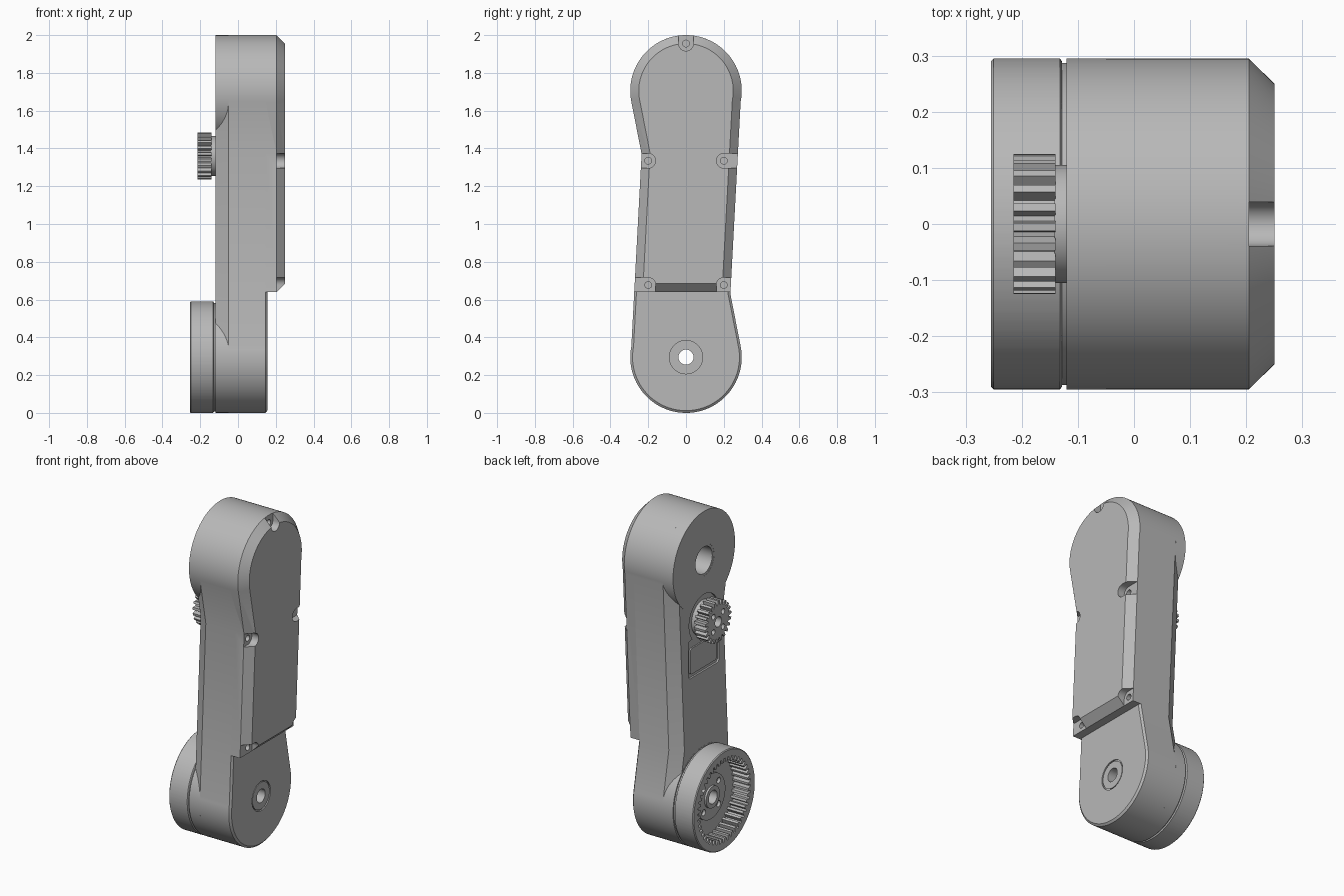
import bpy, bmesh
from math import sin, cos, pi, radians, acos, atan2, hypot

cube = bpy.data.objects.get("Cube")
if cube:
    bpy.data.objects.remove(cube, do_unlink=True)

# One grey finish for every part
grey = bpy.data.materials.new("machined grey")
grey.use_nodes = True
grey.diffuse_color = (0.48, 0.48, 0.48, 1)
grey.node_tree.nodes["Principled BSDF"].inputs["Base Color"].default_value = grey.diffuse_color

R, TOP, LOW, WAIST = 0.295, 1.705, 0.295, 0.235
GEAR_Z = 1.36
parts = []


def finish(name, bm):
    bmesh.ops.recalc_face_normals(bm, faces=bm.faces)
    mesh = bpy.data.meshes.new(name)
    bm.to_mesh(mesh)
    bm.free()
    mesh.materials.append(grey)
    ob = bpy.data.objects.new(name, mesh)
    bpy.context.collection.objects.link(ob)
    parts.append(ob)
    return ob


def loft_mesh(sections, closed=False):
    """Skin (x, [(y, z), ...]) sections; closed makes a ring-shaped solid."""
    bm = bmesh.new()
    loops = [[bm.verts.new((x, y, z)) for y, z in pts] for x, pts in sections]
    pairs = list(zip(loops, loops[1:]))
    if closed:
        pairs.append((loops[-1], loops[0]))
    else:
        bm.faces.new(loops[0])
        bm.faces.new(loops[-1])
    for a, b in pairs:
        n = len(a)
        for i in range(n):
            j = (i + 1) % n
            bm.faces.new((a[i], a[j], b[j], b[i]))
    return bm


def circle(r, z, y=0, n=96):
    return [(y + r * cos(2 * pi * i / n), z + r * sin(2 * pi * i / n)) for i in range(n)]


def cylinder(name, x0, x1, r, z, y=0, n=96):
    return finish(name, loft_mesh([(x0, circle(r, z, y, n)), (x1, circle(r, z, y, n))]))


def rounded_block(name, x0, x1, r, centres):
    """Convex hull of circles: slots and rounded rectangles."""
    bm = bmesh.new()
    for y, z in centres:
        for p in circle(r, z, y, 32):
            for x in (x0, x1):
                bm.verts.new((x, *p))
    res = bmesh.ops.convex_hull(bm, input=bm.verts)
    loose = {v for v in res["geom_interior"] if isinstance(v, bmesh.types.BMVert)}
    bmesh.ops.delete(bm, geom=list(loose), context="VERTS")
    bmesh.ops.dissolve_limit(bm, angle_limit=0.01, verts=bm.verts, edges=bm.edges)
    return finish(name, bm)


def rectangle(half, z0, z1):
    return [(y, z) for y in (-half, half) for z in (z0, z1)]


def cut(targets, cutter):
    cutter.hide_render = True
    for ob in targets:
        mod = ob.modifiers.new("cut", "BOOLEAN")
        mod.operation = "DIFFERENCE"
        mod.solver = "EXACT"
        mod.object = cutter
        bpy.context.view_layer.objects.active = ob
        bpy.ops.object.modifier_apply(modifier=mod.name)
    parts.remove(cutter)
    bpy.data.objects.remove(cutter, do_unlink=True)


def outline(inset=0):
    """Two round ends joined by tangents to a straight, narrower waist."""
    r, w, zw = R - inset, WAIST - inset, 1.37 + 0.1 * inset
    dz = zw - TOP
    a = atan2(dz, w) + acos(r / hypot(w, dz))
    n = 64
    half = []
    for i in range(n + 1):
        t = a + (pi - 2 * a) * i / n
        half.append((r * cos(t), TOP + r * sin(t)))
    half.append((-w, zw))
    return half + [(-y, 2 - z) for y, z in half]


def toothed(teeth, root, tip, z):
    pts = []
    for i in range(teeth):
        for frac, r in ((0, root), (0.3, root), (0.45, tip), (0.85, tip)):
            t = 2 * pi * (i + frac) / teeth
            pts.append((r * cos(t), z + r * sin(t)))
    return pts


def matching_circle(pts, r, z):
    return [(r * cos(atan2(q - z, p)), z + r * sin(atan2(q - z, p))) for p, q in pts]


# Arm housing with chamfered back edges, and full round ends
housing = finish("arm_housing", loft_mesh([
    (-0.119, outline(0.05)), (-0.05, outline()), (0.145, outline()), (0.155, outline(0.012))]))
upper_end = cylinder("upper_round_end", -0.12, -0.05, R, TOP, n=128)
lower_end = cylinder("lower_round_end", -0.12, -0.05, R, LOW, n=128)

# Chamfered cover, trimmed off at its lower end
bm = loft_mesh([(0.145, outline()), (0.205, outline()), (0.25, outline(0.045))])
for point, normal in (((0.2, 0, 0.64), (0, 0, -1)), ((0.205, 0, 0.64), (1, 0, -1))):
    res = bmesh.ops.bisect_plane(bm, geom=bm.verts[:] + bm.edges[:] + bm.faces[:],
                                 plane_co=point, plane_no=normal, clear_outer=True)
    edges = [e for e in bm.edges if e.is_boundary]
    bmesh.ops.holes_fill(bm, edges=edges, sides=0)
cover = finish("cover", bm)

# Screw notches and screw holes in the cover
notches = [(0, 1.955, 0, 1)]
for side in (-1, 1):
    notches += [(0.2 * side, 1.335, side, 0), (0.2 * side, 0.677, side, -1)]
for y, z, sy, sz in notches:
    spots = [(y + a, z + b) for a in {0, 0.15 * sy} for b in {0, 0.15 * sz}]
    cut([cover], rounded_block("notch_cutter", 0.205, 0.3, 0.039, spots))
    cut([cover], cylinder("screw_cutter", 0.165, 0.3, 0.018, z, y, 24))

# Upper bore with a stepped mouth
cut([upper_end], cylinder("mouth_cutter", -0.2, -0.11, 0.095, TOP))
cut([housing, upper_end], cylinder("bore_cutter", -0.2, 0.06, 0.08, TOP))

# Shallow recesses on the back around the small gear and the access plate
cut([housing, upper_end], cylinder("gear_recess_cutter", -0.2, -0.11, 0.14, GEAR_Z))
cut([housing], rounded_block("plate_recess_cutter", -0.2, -0.108, 0.02, rectangle(0.125, 1.06, 1.25)))
rounded_block("access_plate", -0.116, -0.1, 0.015, rectangle(0.11, 1.075, 1.2))

# Ring gear cup on the lower end
inner = toothed(44, 0.252, 0.228, LOW)
loops = [(-0.25, R), (-0.132, R), (-0.128, R - 0.006)]
sections = [(-0.255, matching_circle(inner, R - 0.005, LOW))]
sections += [(x, matching_circle(inner, r, LOW)) for x, r in loops]
sections += [(-0.128, inner), (-0.255, inner)]
finish("ring_gear", loft_mesh(sections, closed=True))
floor = cylinder("ring_gear_floor", -0.15, -0.11, 0.287, LOW)
carrier = cylinder("carrier_disc", -0.168, -0.14, 0.135, LOW)
hub = cylinder("carrier_hub", -0.18, -0.14, 0.065, LOW)
for i in range(4):
    t = pi / 4 + i * pi / 2
    cut([carrier], cylinder("pin_cutter", -0.2, -0.15, 0.018, LOW + 0.1 * sin(t), 0.1 * cos(t), 24))

# Lower pivot: seat, washer and through hole
cut([housing], cylinder("seat_cutter", 0.147, 0.3, 0.088, LOW))
washer = cylinder("pivot_washer", 0.14, 0.153, 0.081, LOW)
cut([housing, lower_end, floor, carrier, hub, washer],
    cylinder("pivot_cutter", -0.3, 0.3, 0.04, LOW, n=48))

# Small drive gear on its boss
cylinder("gear_boss", -0.142, -0.1, 0.105, GEAR_Z)
teeth = toothed(22, 0.1, 0.125, GEAR_Z)
bore = matching_circle(teeth, 0.03, GEAR_Z)
gear = finish("drive_gear", loft_mesh(
    [(-0.215, teeth), (-0.14, teeth), (-0.14, bore), (-0.215, bore)], closed=True))
for i in range(4):
    t = i * pi / 2 + pi / 4
    cut([gear], cylinder("gear_hole_cutter", -0.3, -0.16, 0.016,
                         GEAR_Z + 0.065 * sin(t), 0.065 * cos(t), 24))

# Smooth round walls, keep machined edges crisp
bpy.ops.object.select_all(action="DESELECT")
for ob in parts:
    ob.select_set(True)
bpy.context.view_layer.objects.active = housing
bpy.ops.object.shade_smooth_by_angle(angle=radians(25))
